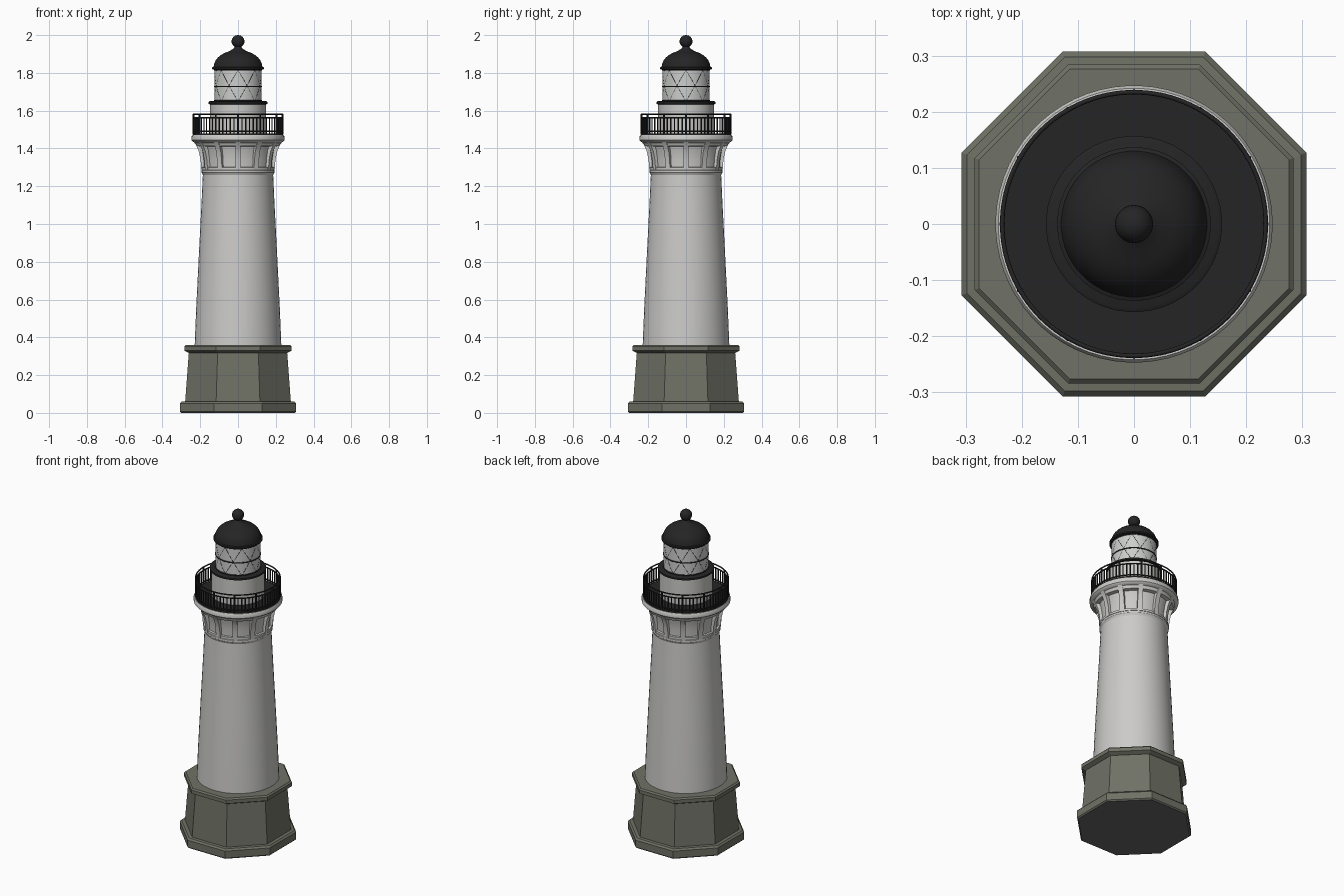
import bpy, bmesh
from math import sin, cos, pi, radians
from mathutils import Vector, Matrix

if "Cube" in bpy.data.objects:
    bpy.data.objects.remove(bpy.data.objects["Cube"], do_unlink=True)


def material(name, color):
    m = bpy.data.materials.new(name)
    m.use_nodes = True
    m.diffuse_color = (*color, 1)
    bsdf = next(n for n in m.node_tree.nodes if n.type == 'BSDF_PRINCIPLED')
    bsdf.inputs["Base Color"].default_value = (*color, 1)
    bsdf.inputs["Roughness"].default_value = 0.7
    return m


WHITE = material("white paint", (0.6, 0.595, 0.58))
GLASS = material("lantern glass", (0.6, 0.615, 0.6))
STONE = material("grey green stone", (0.16, 0.167, 0.132))
BLACK = material("black iron", (0.018, 0.018, 0.018))
UNDER = material("underside grey", (0.13, 0.13, 0.13))


def finish(bm, name, mats, smooth=True):
    bmesh.ops.recalc_face_normals(bm, faces=bm.faces)
    mesh = bpy.data.meshes.new(name)
    bm.to_mesh(mesh)
    bm.free()
    for m in mats:
        mesh.materials.append(m)
    ob = bpy.data.objects.new(name, mesh)
    bpy.context.collection.objects.link(ob)
    if smooth:
        bpy.ops.object.select_all(action='DESELECT')
        ob.select_set(True)
        bpy.context.view_layer.objects.active = ob
        bpy.ops.object.shade_smooth_by_angle(angle=radians(32))
    return ob


def lathe(name, profile, mat, sides=48, smooth=True):
    """Stack rings of (radius, height) and cap both ends."""
    bm = bmesh.new()
    phase = pi / sides
    rings = [[bm.verts.new((r * cos(phase + 2 * pi * i / sides),
                            r * sin(phase + 2 * pi * i / sides), z))
              for i in range(sides)] for r, z in profile]
    for a, b in zip(rings, rings[1:]):
        for i in range(sides):
            j = (i + 1) % sides
            bm.faces.new((a[i], a[j], b[j], b[i]))
    bm.faces.new(rings[0])
    bm.faces.new(rings[-1])
    return finish(bm, name, [mat], smooth)


def octagon(name, profile):
    """Eight-sided block; profile radii are measured to the flats."""
    return lathe(name, [(r / cos(pi / 8), z) for r, z in profile], STONE, 8, False)


def bar(bm, start, end, radius, sides=6):
    """Thin rod between two points."""
    a, b = Vector(start), Vector(end)
    turn = (b - a).to_track_quat('Z', 'Y').to_matrix().to_4x4()
    bmesh.ops.create_cone(bm, cap_ends=True, segments=sides, radius1=radius,
                          radius2=radius, depth=(b - a).length,
                          matrix=Matrix.Translation((a + b) / 2) @ turn)


def hoop(name, radius, z, thick):
    bpy.ops.mesh.primitive_torus_add(location=(0, 0, z), major_radius=radius,
                                     minor_radius=thick, major_segments=64,
                                     minor_segments=8)
    ob = bpy.context.object
    ob.name = name
    ob.data.materials.append(BLACK)
    bpy.ops.object.shade_smooth_by_angle(angle=radians(60))


def polar(r, angle, z):
    return (r * cos(angle), r * sin(angle), z)


# Octagonal stone base
plinth = octagon("plinth", [(0.3, 0), (0.307, 0.007), (0.307, 0.05), (0.298, 0.06), (0.27, 0.062)])
plinth.data.materials.append(UNDER)
for p in plinth.data.polygons:
    if p.center.z < 0.001:
        p.material_index = 1
octagon("base_block", [(0.28, 0.055), (0.26, 0.325)])
octagon("base_cap", [(0.262, 0.318), (0.284, 0.33), (0.284, 0.352), (0.276, 0.36)])

# Tapered tower with its collar
lathe("tower", [(0.23, 0.355), (0.222, 0.55), (0.207, 0.85), (0.193, 1.12), (0.186, 1.275)], WHITE)
lathe("tower_collar", [(0.184, 1.25), (0.19, 1.268), (0.193, 1.272),
                       (0.193, 1.284), (0.186, 1.29)], WHITE)

# Gallery support: recessed wall, twelve brackets, cornice
lathe("gallery_wall", [(0.18, 1.28), (0.182, 1.34), (0.19, 1.39), (0.205, 1.435)], WHITE)
lathe("bracket_foot_band", [(0.178, 1.285), (0.192, 1.287), (0.192, 1.3), (0.178, 1.302)], WHITE)
lathe("bracket_top_band", [(0.18, 1.408), (0.219, 1.413), (0.23, 1.437)], WHITE)
bracket_side = [(0.165, 1.285), (0.194, 1.285), (0.198, 1.34), (0.208, 1.385),
                (0.222, 1.418), (0.236, 1.437), (0.165, 1.437)]
bm = bmesh.new()
for k in range(12):
    spin = Matrix.Rotation(k * pi / 6, 3, 'Z')
    left, right = [[bm.verts.new(spin @ Vector((r, s * 0.014, z))) for r, z in bracket_side]
                   for s in (-1, 1)]
    bm.faces.new(left)
    bm.faces.new(right)
    for i in range(len(left)):
        j = (i + 1) % len(left)
        bm.faces.new((left[i], left[j], right[j], right[i]))
finish(bm, "gallery_brackets", [WHITE])
lathe("gallery_cornice", [(0.228, 1.43), (0.24, 1.437), (0.247, 1.444),
                          (0.247, 1.462), (0.242, 1.47)], WHITE, 64)
lathe("gallery_floor", [(0.239, 1.468), (0.239, 1.48)], BLACK, 64)

# Railing: hoops, balusters and stouter posts
for name, z, t in (("top_rail", 1.582, 0.004), ("middle_rail", 1.562, 0.004),
                   ("bottom_rail", 1.49, 0.004)):
    hoop(name, 0.235, z, t)
bm = bmesh.new()
for k in range(72):
    a = 2 * pi * k / 72
    post = k % 6 == 0
    bar(bm, polar(0.235, a, 1.475), polar(0.235, a, 1.582 if post else 1.562),
        0.0055 if post else 0.0036)
finish(bm, "railing_balusters", [BLACK])

# Lantern room
lathe("lantern_base", [(0.148, 1.475), (0.148, 1.638)], WHITE)
lathe("lantern_ledge", [(0.146, 1.632), (0.157, 1.636), (0.157, 1.646), (0.15, 1.65)], BLACK)
lathe("lantern_glazing", [(0.125, 1.645), (0.125, 1.825)], GLASS)
for name, z in (("lower_glazing_ring", 1.652), ("middle_glazing_ring", 1.728),
                ("upper_glazing_ring", 1.815)):
    hoop(name, 0.124, z, 0.004)

# Slim slanting glazing bars that follow the round glass
bm = bmesh.new()
for k in range(8):
    for lean in (-1, 1):
        for s in range(6):
            ends = [polar(0.1235, k * pi / 4 + lean * (t / 6) * pi / 4, 1.65 + 0.165 * t / 6)
                    for t in (s, s + 1)]
            bar(bm, *ends, 0.0022, 5)
finish(bm, "glazing_bars", [BLACK])

# Domed roof with neck and ball
dome = [(0.126, 1.816), (0.137, 1.82), (0.137, 1.829), (0.13, 1.832)]
dome += [(0.128 * cos(t * pi / 16), 1.834 + 0.086 * sin(t * pi / 16)) for t in range(1, 7)]
dome += [(0.034, 1.922), (0.022, 1.93), (0.017, 1.94), (0.017, 1.95)]
lathe("dome_roof", dome, BLACK)
bpy.ops.mesh.primitive_uv_sphere_add(segments=24, ring_count=14, radius=0.034,
                                     location=(0, 0, 1.967))
ball = bpy.context.object
ball.name = "roof_ball"
ball.scale.z = 0.97
ball.data.materials.append(BLACK)
bpy.ops.object.shade_smooth_by_angle(angle=radians(40))
